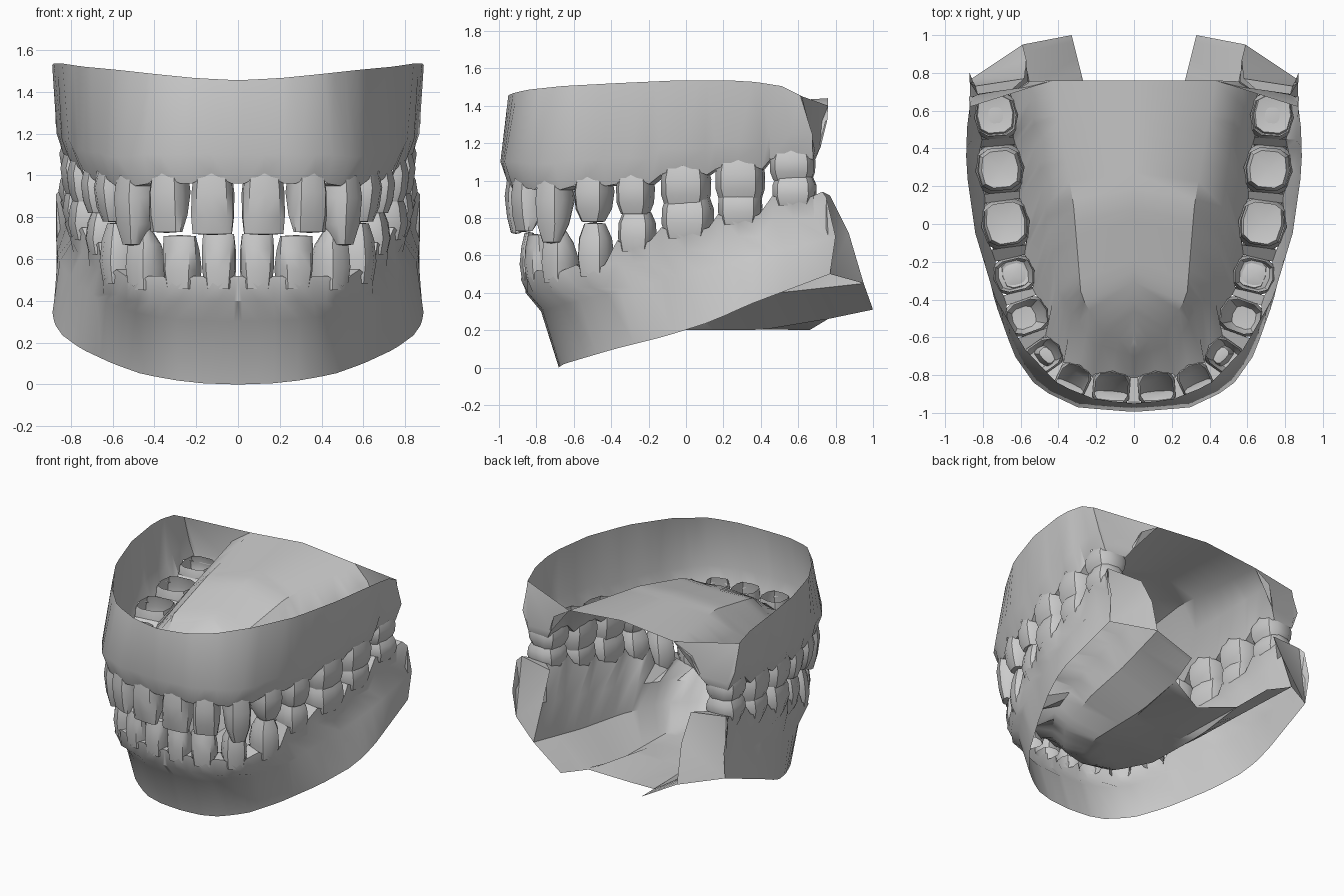
import bpy, bmesh, math
from mathutils import Vector

cube = bpy.data.objects.get("Cube")
if cube:
    bpy.data.objects.remove(cube, do_unlink=True)

plaster = bpy.data.materials.new("grey_plaster")
plaster.use_nodes = True
plaster.diffuse_color = (0.6, 0.6, 0.6, 1)
plaster.node_tree.nodes["Principled BSDF"].inputs["Base Color"].default_value = (0.6, 0.6, 0.6, 1)

NAMES = ["central_incisor", "lateral_incisor", "canine", "front_premolar",
         "back_premolar", "front_molar", "middle_molar", "back_molar"]
# x, y, width, depth, gum height, tip height, tip depth ratio, tip width ratio
UPPER = [(.12, -.87, .21, .20, 1.00, .72, .25, .95), (.325, -.83, .185, .20, 1.00, .73, .25, .9),
         (.48, -.70, .18, .22, .99, .67, .3, .55), (.565, -.49, .20, .25, 1.01, .78, .5, .6),
         (.635, -.27, .20, .24, 1.02, .82, .65, .75), (.68, 0, .27, .28, 1.07, .86, .75, .85),
         (.71, .29, .27, .28, 1.10, .89, .75, .85), (.73, .57, .25, .25, 1.15, 1.0, .75, .85)]
LOWER = [(.09, -.80, .165, .18, .48, .72, .25, .95), (.265, -.77, .175, .18, .48, .71, .25, .95),
         (.435, -.67, .17, .20, .48, .75, .3, .55), (.55, -.48, .18, .22, .51, .77, .5, .6),
         (.62, -.26, .20, .22, .64, .83, .65, .75), (.68, .01, .28, .27, .71, .91, .75, .85),
         (.71, .29, .24, .26, .78, .95, .75, .85), (.735, .58, .24, .25, .88, 1.02, .75, .85)]


def finish(name, bm):
    """Turn a half-side bmesh into a mirrored object."""
    bmesh.ops.remove_doubles(bm, verts=bm.verts, dist=0.0005)
    bmesh.ops.recalc_face_normals(bm, faces=bm.faces)
    mesh = bpy.data.meshes.new(name)
    bm.to_mesh(mesh)
    bm.free()
    mesh.materials.append(plaster)
    obj = bpy.data.objects.new(name, mesh)
    bpy.context.collection.objects.link(obj)
    mod = obj.modifiers.new("Mirror", 'MIRROR')
    mod.merge_threshold = 0.002


def add_grid(bm, rows):
    """Quads between neighbouring rows of points."""
    grid = [[bm.verts.new(p) for p in row] for row in rows]
    for a, b in zip(grid, grid[1:]):
        for i in range(len(a) - 1):
            bm.faces.new((a[i], a[i + 1], b[i + 1], b[i]))


def sample(path, f):
    """Point at a fraction of a path's length."""
    pts = [Vector(p) for p in path]
    lens = [(b - a).length for a, b in zip(pts, pts[1:])]
    d = f * sum(lens)
    for a, b, n in zip(pts, pts[1:], lens):
        if d <= n + 1e-6:
            return a.lerp(b, d / n)
        d -= n
    return pts[-1]


def frames(teeth):
    """Centre, along-arch and outward directions for every tooth."""
    c = [Vector((t[0], t[1], 0)) for t in teeth]
    chain = [Vector((-c[0].x, c[0].y, 0))] + c + [c[-1] * 2 - c[-2]]
    result = []
    for i, p in enumerate(c):
        t = (chain[i + 2] - chain[i]).normalized()
        if i == 0:
            t = Vector((1, 0.08, 0)).normalized()
        result.append((p, t, Vector((t.y, -t.x, 0))))
    return result


def make_tooth(name, frame, w, d, z0, z1, k, tip):
    """Faceted crown, open at the root end."""
    c, t, n = frame
    # height, width scale, depth scale, outward lean
    rings = [(-.1, .84, .84, 0), (.3, .98, 1, 0), (.7, .6 + .4 * tip ** .5, (1 + k) / 2 + .05, .03),
             (1, tip * .97, k, .06)]
    bm = bmesh.new()
    rows, sides = [], 10
    for h, sw, sd, lean in rings:
        row = []
        for j in range(sides):
            a = 2 * math.pi * (j + .5) / sides
            u = math.copysign(abs(math.cos(a)) ** .65, math.cos(a)) * w / 2 * sw
            v = math.copysign(abs(math.sin(a)) ** .7, math.sin(a)) * d / 2 * sd
            p = c + t * u + n * (v + lean * max(0, 1 - k * 1.4))
            row.append(bm.verts.new((p.x, p.y, z0 + (z1 - z0) * h)))
        rows.append(row)
    for a, b in zip(rows, rows[1:]):
        for j in range(sides):
            m = (j + 1) % sides
            bm.faces.new((a[j], a[m], b[m], b[j]))
    # shallow dish on grinding teeth, plain edge on biting teeth
    mid = sum((v.co for v in rows[-1]), Vector()) / sides
    mid.z -= (z1 - z0) * (.12 if k > .6 else -.02)
    top = bm.verts.new(mid)
    for j in range(sides):
        bm.faces.new((rows[-1][j], rows[-1][(j + 1) % sides], top))
    finish(name, bm)


def collars(teeth, up, bulge, drop, end):
    """Gum edge beside the teeth: outer row, outer swelling and inner row."""
    outer, swell, inner = [], [], []
    for tooth, (c, t, n) in zip(teeth, frames(teeth)):
        w, d, z = tooth[2], tooth[3], tooth[4]
        for s in (-.46, 0, .46):
            side = .33 if s else .46
            h = z - up * (.04 if s else -.01)
            base = c + t * (s * w) + Vector((0, 0, h))
            outer.append(base + n * d * side)
            swell.append(c + t * (s * w) + n * (d * .4 + bulge) + Vector((0, 0, z + up * drop)))
            inner.append(base - n * d * side)
    for row, last in zip((outer, swell, inner), end):
        row.insert(0, Vector((0, row[0].y, row[0].z)))
        row.append(Vector(last))
    return outer, swell, inner


def fractions(row):
    total, out = 0, [0]
    for a, b in zip(row, row[1:]):
        total += (b.xy - a.xy).length
        out.append(total)
    return [v / total for v in out]


def make_jaw(wall_name, inner_name, gums, wall_paths, inner_paths):
    outer, swell, inner = gums
    f = fractions(outer)
    wall = [outer, swell] + [[sample(p, v) for v in f] for p in wall_paths]
    lining = [inner] + [[sample(p, v) for v in f] for p in inner_paths]
    # outer wall with gum bridges between teeth and the closing back panel
    bm = bmesh.new()
    add_grid(bm, wall)
    for i in range(0, len(outer) - 1, 3):
        add_grid(bm, [[outer[i], outer[i + 1]], [inner[i], inner[i + 1]]])
    loop = [r[-1] for r in wall] + [r[-1] for r in reversed(lining[:3])]
    face = bm.faces.new([bm.verts.new(p) for p in loop])
    bmesh.ops.triangulate(bm, faces=[face])
    finish(wall_name, bm)
    # palate or mouth floor
    bm = bmesh.new()
    add_grid(bm, lining)
    finish(inner_name, bm)


# Upper jaw: wall rim, then palate side, shoulder and middle
rim = [(0, -.95, 1.455), (.2, -.93, 1.465), (.4, -.85, 1.485), (.58, -.66, 1.505), (.74, -.38, 1.52),
       (.84, -.05, 1.535), (.89, .3, 1.535), (.885, .5, 1.51), (.87, .62, 1.45)]
palate_side = [(0, -.70, 1.06), (.22, -.63, 1.08), (.40, -.36, 1.14), (.47, .1, 1.22), (.56, .755, 1.32)]
shoulder = [(0, -.66, 1.10), (.18, -.56, 1.15), (.28, -.38, 1.25), (.32, .1, 1.36), (.43, .76, 1.40)]
palate_mid = [(0, -.62, 1.12), (0, -.4, 1.26), (0, .1, 1.40), (0, .76, 1.44)]
upper_end = [(.82, .69, 1.16), (.86, .67, 1.25), (.61, .72, 1.18)]
make_jaw("upper_gum_wall", "palate", collars(UPPER, 1, .035, .1, upper_end), [rim],
         [palate_side, shoulder, palate_mid])

# Lower jaw: wall belly and bottom edge, then tongue-side wall and mouth floor
belly = [(0, -.775, .3), (.2, -.765, .305), (.38, -.71, .32), (.52, -.6, .35), (.67, -.36, .41),
         (.81, .1, .52), (.86, .4, .6), (.87, .80, .70)]
base = [(0, -.68, 0), (.16, -.675, .005), (.3, -.65, .02), (.46, -.55, .05), (.6, -.38, .1), (.75, -.1, .17),
        (.86, .15, .25), (.89, .32, .33), (.86, .77, .5)]
tongue_side = [(0, -.64, .42), (.22, -.6, .42), (.4, -.36, .46), (.5, .1, .56), (.54, .5, .64), (.57, .87, .72)]
floor_crease = [(0, -.55, .3), (.2, -.5, .3), (.36, -.3, .33), (.46, .1, .37), (.51, .5, .4), (.59, .95, .45)]
floor_edge = [(0, -.45, .24), (.16, -.38, .23), (.25, -.1, .2), (.26, .4, .2), (.27, .76, .26), (.33, 1.0, .31)]
floor_inner = [(0, -.43, .23), (.12, -.34, .21), (.18, 0, .2), (.27, .76, .26)]
floor_mid = [(0, -.42, .22), (0, .66, .2)]
lower_end = [(.84, .73, .94), (.87, .75, .91), (.58, .77, .92)]
make_jaw("lower_gum_wall", "mouth_floor", collars(LOWER, -1, -.02, .08, lower_end), [belly, base],
         [tongue_side, floor_crease, floor_edge, floor_inner, floor_mid])

# Teeth
for jaw, teeth in (("upper", UPPER), ("lower", LOWER)):
    for label, tooth, frame in zip(NAMES, teeth, frames(teeth)):
        make_tooth(f"{jaw}_{label}", frame, *tooth[2:])

# Smooth shading with sharp creases
bpy.ops.object.select_all(action='DESELECT')
for obj in bpy.context.collection.objects:
    if obj.type == 'MESH':
        obj.select_set(True)
        bpy.context.view_layer.objects.active = obj
bpy.ops.object.shade_smooth_by_angle(angle=math.radians(35))
